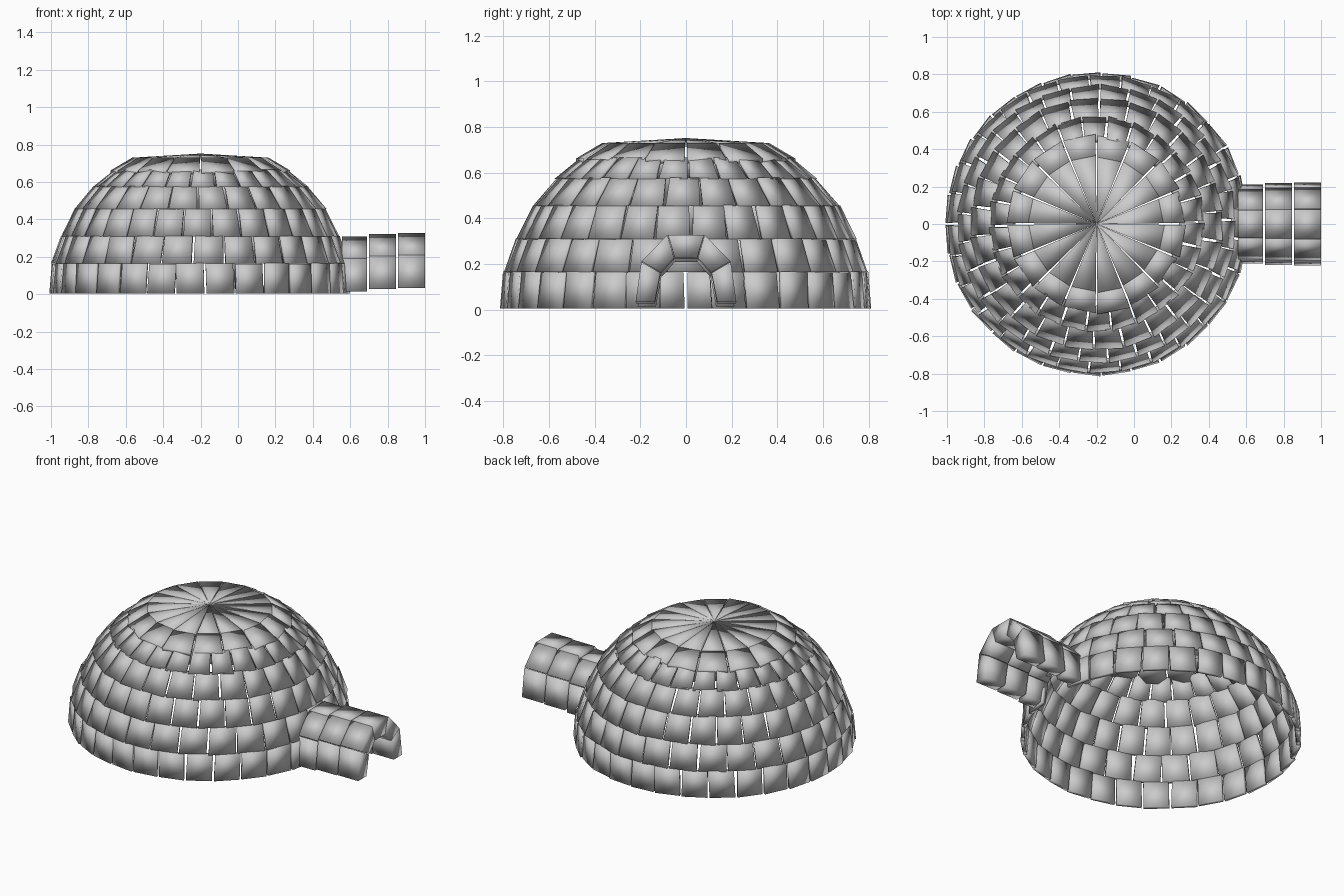
import bpy, bmesh, math, random
from mathutils import Vector

if "Cube" in bpy.data.objects:
    bpy.data.objects.remove(bpy.data.objects["Cube"])

random.seed(4)
CX = -0.2          # dome centre in x
WALL = 0.022       # thickness of the dome blocks


def finish(name, bm):
    bmesh.ops.recalc_face_normals(bm, faces=bm.faces)
    mesh = bpy.data.meshes.new(name)
    bm.to_mesh(mesh)
    bm.free()
    for p in mesh.polygons:
        p.use_smooth = True
    obj = bpy.data.objects.new(name, mesh)
    bpy.context.collection.objects.link(obj)
    return obj


def loft(bm, front, back):
    """Closed block between two matching outlines."""
    a = [bm.verts.new(p) for p in front]
    b = [bm.verts.new(p) for p in back]
    bm.faces.new(a)
    bm.faces.new(b[::-1])
    n = len(a)
    for i in range(n):
        j = (i + 1) % n
        bm.faces.new((a[i], b[i], b[j], a[j]))


def polar(r, ang, z):
    return Vector((CX + r * math.cos(ang), r * math.sin(ang), z))


def course(name, count, z0, z1, r0, r1, start=0.0, span=2 * math.pi):
    """One ring of separate snow blocks, each slightly turned and leaning."""
    bm = bmesh.new()
    step = span / count
    for i in range(count):
        gap = 0.006 / r0
        a0, a1 = start + i * step + gap, start + (i + 1) * step - gap
        yaw = random.uniform(-0.006, 0.006)
        lean = random.uniform(-0.012, 0.012)
        dz = random.uniform(-0.003, 0.003)

        def outline(d):
            return [polar(r0 - d + yaw, a0, z0), polar(r0 - d - yaw, a1, z0),
                    polar(r1 - d - yaw, a1 + lean, z1 + dz),
                    polar(r1 - d + yaw, a0 + lean, z1 + dz)]
        loft(bm, outline(0), outline(WALL))
    return finish(name, bm)


# Dome courses, the lowest one open at the doorway
course("dome_course_1", 30, 0.005, 0.165, 0.81, 0.797, 0.135, 2 * math.pi - 0.27)
course("dome_course_2", 29, 0.165, 0.31, 0.797, 0.745, 0.108)
course("dome_course_3", 29, 0.31, 0.457, 0.743, 0.67, 0.03)
course("dome_course_4", 26, 0.455, 0.577, 0.675, 0.57, 0.1)
course("dome_course_5", 26, 0.573, 0.665, 0.575, 0.46, 0.02)

# Cap of bent wedges meeting at the crown
bm = bmesh.new()
N = 16
for i in range(N):
    a0 = 2 * math.pi * i / N + 0.012
    a1 = 2 * math.pi * (i + 1) / N - 0.012
    j = random.uniform(-0.008, 0.008)
    profile = [(0.475 + j, 0.662), (0.36 + j, 0.73), (0.004, 0.752)]
    for (ra, za), (rb, zb) in zip(profile, profile[1:]):
        top = [polar(ra, a0, za), polar(ra, a1, za), polar(rb, a1, zb), polar(rb, a0, zb)]
        loft(bm, top, [p - Vector((0, 0, WALL)) for p in top])
finish("dome_cap", bm)

# Entrance tunnel: three arches of five blocks
OUTER = [(0.22, 0.025), (0.195, 0.205), (0.08, 0.322)]
INNER = [(0.135, 0.025), (0.11, 0.155), (0.05, 0.22)]


def full(half):
    return half + [(-y, z) for y, z in half[::-1]]


def arch(name, x0, x1, scale, dz):
    bm = bmesh.new()
    out, inn = full(OUTER), full(INNER)
    for k in range(5):
        quad = [out[k], out[k + 1], inn[k + 1], inn[k]]
        cy = sum(p[0] for p in quad) / 4
        cz = sum(p[1] for p in quad) / 4
        # shrink each block a touch to leave a joint
        pts = [((cy + (y - cy) * 0.975) * scale, cz + (z - cz) * 0.985 + dz) for y, z in quad]
        loft(bm, [(x0, y, z) for y, z in pts], [(x1, y, z) for y, z in pts])
    finish(name, bm)


arch("tunnel_arch_inner", 0.555, 0.69, 0.97, -0.012)
arch("tunnel_arch_middle", 0.70, 0.845, 1.0, 0.002)
arch("tunnel_arch_outer", 0.855, 1.0, 1.01, 0.007)
